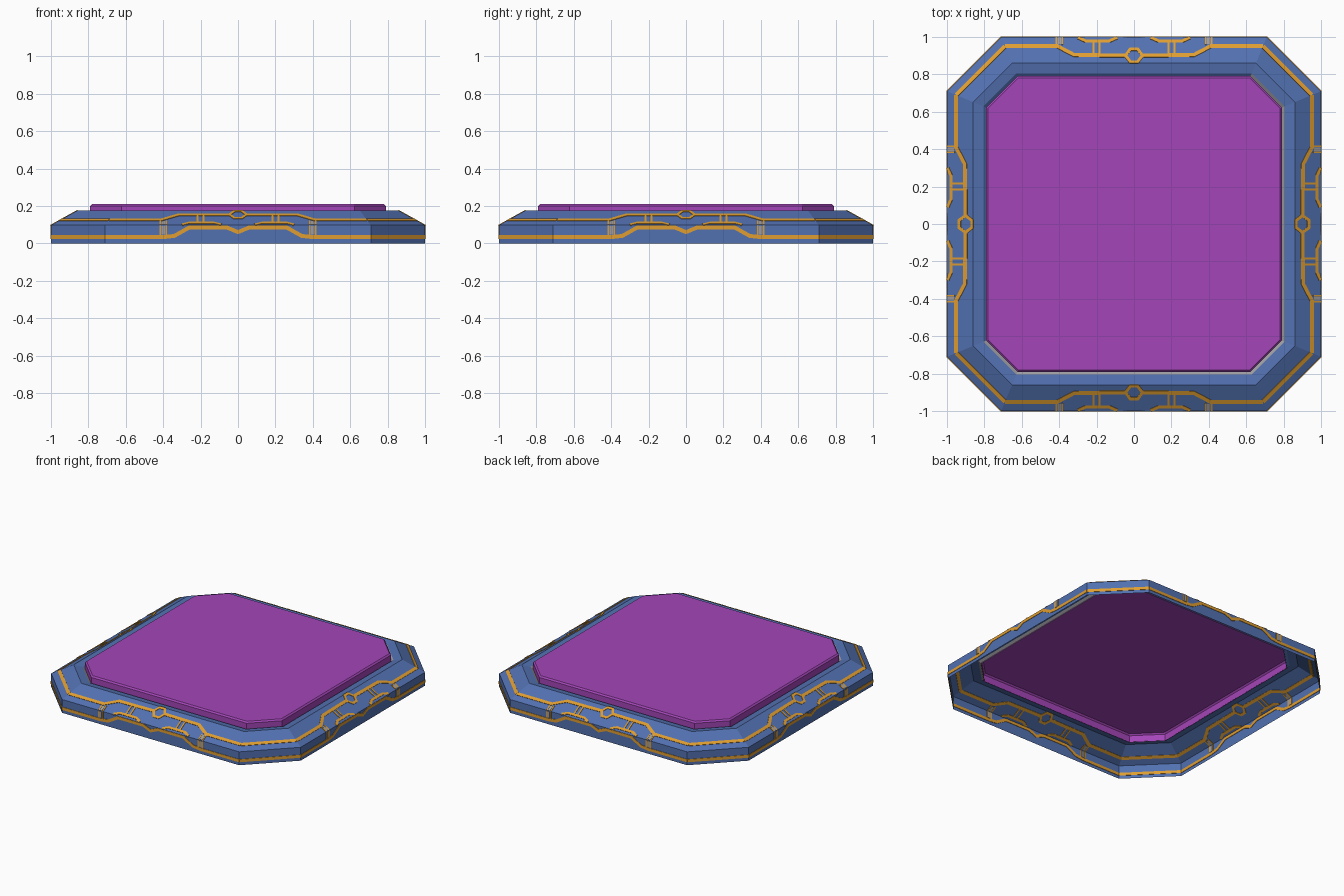
import bpy, bmesh, math
from mathutils import Vector, Matrix

if "Cube" in bpy.data.objects:
    bpy.data.objects.remove(bpy.data.objects["Cube"])


def material(name, rgb):
    m = bpy.data.materials.new(name)
    m.diffuse_color = (*rgb, 1)
    m.use_nodes = True
    m.node_tree.nodes["Principled BSDF"].inputs["Base Color"].default_value = m.diffuse_color
    return m


BLUE = material("blue", (0.085, 0.165, 0.44))
PURPLE = material("purple", (0.37, 0.06, 0.48))
GOLD = material("gold", (0.74, 0.34, 0.03))
GRAY = material("gray", (0.34, 0.34, 0.36))


def corner(h):
    # half length of a straight side for an octagon of half size h
    return 0.4142 * h + 0.2958


def octagon(h, z):
    c = corner(h)
    return [(-c, -h, z), (c, -h, z), (h, -c, z), (h, c, z),
            (c, h, z), (-c, h, z), (-h, c, z), (-h, -c, z)]


def finish(bm, name, mats):
    me = bpy.data.meshes.new(name)
    bm.to_mesh(me)
    bm.free()
    for m in mats:
        me.materials.append(m)
    ob = bpy.data.objects.new(name, me)
    bpy.context.collection.objects.link(ob)
    return ob


def octagon_shell(name, profile, mats, rule=None, cap=False):
    bm = bmesh.new()
    rings = [[bm.verts.new(p) for p in octagon(h, z)] for h, z in profile]
    for r, (a, b) in enumerate(zip(rings, rings[1:])):
        for i in range(8):
            j = (i + 1) % 8
            f = bm.faces.new((a[i], a[j], b[j], b[i]))
            if rule:
                f.material_index = rule(r, i)
    if cap:
        bm.faces.new(rings[-1])
    return finish(bm, name, mats)


# Octagonal frame, open below, with a partly gray inner lip
EDGE_Z, RISE = 0.097, 0.078 / 0.14
octagon_shell("frame", [(1.0, 0), (1.0, EDGE_Z), (0.86, 0.175), (0.805, 0.166), (0.785, 0.15)],
              [BLUE, GRAY], lambda r, i: int(r == 3 and i in (0, 1, 2, 3, 7)))

# Purple pad, open below
octagon_shell("pad", [(0.79, 0.15), (0.79, 0.2), (0.78, 0.21)], [PURPLE], cap=True)


def strip(bm, pts, width, angle, dist, slope, closed=False):
    """Thin plate along a path on a wall (x, z) or slope (x, inset) facet."""
    rot = Matrix.Rotation(angle, 3, 'Z')
    nrm = Vector((0, -RISE, 1)).normalized() if slope else Vector((0, -1, 0))
    if slope:
        nrm = Vector((0, -RISE, 1)).normalized()
    p = [Vector(q) for q in pts]
    n = len(p)
    rows = []
    for i in range(n):
        a = p[i - 1] if (i or closed) else None
        b = p[(i + 1) % n] if (i < n - 1 or closed) else None
        d1 = (p[i] - a).normalized() if a is not None else (b - p[i]).normalized()
        d2 = (b - p[i]).normalized() if b is not None else d1
        t = (d1 + d2).normalized()
        m = Vector((-t.y, t.x)) * (width / 2 / max(0.4, t.dot(d1)))
        row = []
        for side, off in ((-1, 0.003), (1, 0.003), (1, -0.003), (-1, -0.003)):
            q = p[i] + m * side
            if slope:
                v = Vector((q.x, -(dist - q.y), EDGE_Z + RISE * q.y))
            else:
                v = Vector((q.x, -dist, q.y))
            row.append(bm.verts.new(rot @ (v + nrm * off)))
        rows.append(row)
    for i in range(n if closed else n - 1):
        a, b = rows[i], rows[(i + 1) % n]
        for k in range(4):
            l = (k + 1) % 4
            bm.faces.new((a[k], b[k], b[l], a[l]))
    if not closed:
        bm.faces.new(rows[0])
        bm.faces.new(rows[-1][::-1])


gold, gray = bmesh.new(), bmesh.new()
IN = 0.05                      # inset of the upper gold line
CH = 1.7102 / math.sqrt(2)     # distance of the corner facets
for k in range(4):
    ang = k * math.pi / 2
    # Long lines on the wall
    strip(gold, [(-0.71, 0.033), (-0.4, 0.033), (-0.34, 0.04), (-0.26, 0.085), (-0.06, 0.085),
                 (0, 0.06), (0.06, 0.085), (0.26, 0.085), (0.34, 0.04), (0.4, 0.033),
                 (0.71, 0.033)], 0.021, ang, 1, False)
    # Diamond in the middle of each slope
    strip(gold, [(-0.045, 0.1), (-0.02, 0.066), (0.02, 0.066), (0.045, 0.1),
                 (0.02, 0.134), (-0.02, 0.134)], 0.016, ang, 1, True, True)
    for s in (-1, 1):
        # Upper line, stepping inward towards the middle
        strip(gold, [(s * corner(1 - IN), IN), (s * 0.41, IN), (s * 0.32, 0.097),
                     (s * 0.045, 0.1)], 0.02, ang, 1, True)
        # Bracket along the edge and cross ticks
        strip(gold, [(s * 0.3, 0.004), (s * 0.26, 0.022), (s * 0.13, 0.022),
                     (s * 0.09, 0.004)], 0.016, ang, 1, True)
        for o in (-0.016, 0.016):
            strip(gold, [(s * 0.2 + o, 0.03), (s * 0.2 + o, 0.092)], 0.01, ang, 1, True)
            strip(gold, [(s * 0.4 + o, 0.002), (s * 0.4 + o, 0.042)], 0.009, ang, 1, True)
            strip(gold, [(s * 0.4 + o, 0.045), (s * 0.4 + o, 0.095)], 0.009, ang, 1, False)
        strip(gray, [(s * 0.4, 0.047), (s * 0.4, 0.093)], 0.02, ang, 1, False)
        strip(gray, [(s * 0.4, 0.003), (s * 0.4, 0.038)], 0.02, ang, 1, True)
    # Straight lines across the cut corners
    ca = ang + math.pi / 4
    w0 = (1 - corner(1)) / math.sqrt(2)
    w1 = (1 - IN - corner(1 - IN)) / math.sqrt(2)
    strip(gold, [(-w0, 0.033), (w0, 0.033)], 0.021, ca, CH, False)
    strip(gold, [(-w1, IN), (w1, IN)], 0.02, ca, CH, True)

for bm, name, mat in ((gold, "gold_inlay", GOLD), (gray, "gray_inlay", GRAY)):
    bmesh.ops.recalc_face_normals(bm, faces=bm.faces)
    finish(bm, name, [mat])
